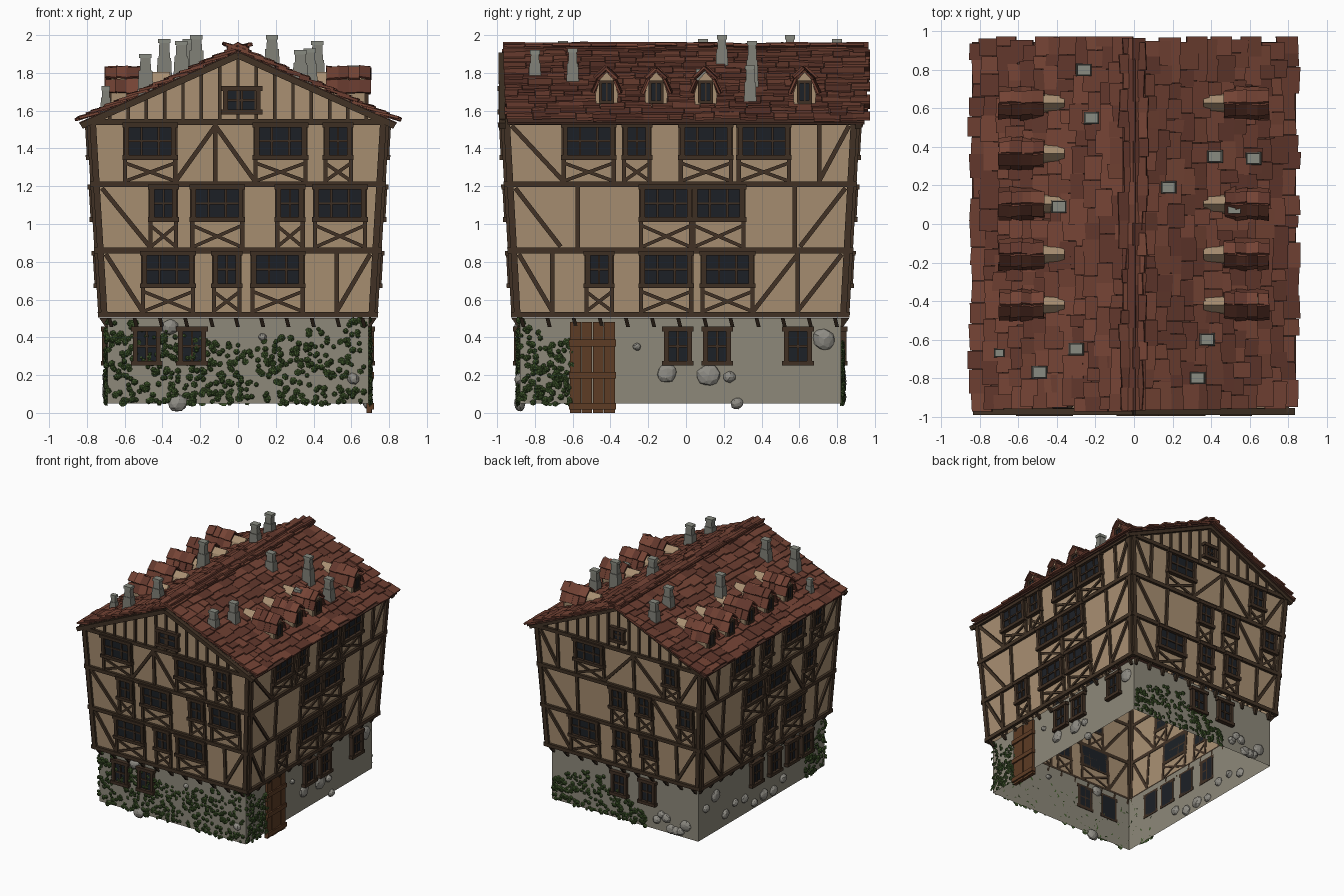
import bpy, bmesh, math, random
from mathutils import Vector, Matrix

if "Cube" in bpy.data.objects:
    bpy.data.objects.remove(bpy.data.objects["Cube"])
random.seed(7)
R = random.uniform
CY, SL, RIDGE = -0.03, 0.45, 1.918      # wall centre in y, roof slope, deck ridge height
X, Y, Z = Vector((1, 0, 0)), Vector((0, 1, 0)), Vector((0, 0, 1))
parts = {}


def bm_of(name):
    return parts.setdefault(name, bmesh.new())


def hexa(name, a, b):
    """Closed solid between two matching rings of points."""
    bm, n = bm_of(name), len(a)
    va, vb = [bm.verts.new(p) for p in a], [bm.verts.new(p) for p in b]
    bm.faces.new(va)
    bm.faces.new(vb[::-1])
    for i in range(n):
        bm.faces.new((va[i], vb[i], vb[(i + 1) % n], va[(i + 1) % n]))


def slab(name, c, e1, e2, e3):
    """Box from its centre and three half-extent vectors."""
    ring = [e1 + e2, e1 - e2, -e1 - e2, e2 - e1]
    hexa(name, [c + r - e3 for r in ring], [c + r + e3 for r in ring])


def half(k, z):
    """Distance of wall k from the centre; storeys lean outwards."""
    if z < 0.504:
        return 0.85 if k % 2 == 0 else 0.69
    t = min(z, 1.55) - 0.52
    return 0.875 + 0.055 * t if k % 2 == 0 else 0.72 + 0.06 * t


def P(k, u, z, d=0.0):
    """Wall point: k = 0 front, 1 right, 2 back, 3 left; u runs left to right."""
    h = half(k, z) + d
    return Vector([(u, CY - h, z), (h, u, z), (-u, CY + h, z), (-h, -u, z)][k])


def ends(k, z):
    c = (0, CY, 0, -CY)[k]
    return c - half(k + 1, z), c + half(k + 1, z)


def bar(name, k, u0, z0, u1, z1, w=0.024, d1=0.016, d0=-0.004):
    """Straight timber lying on wall k."""
    v = Vector((u1 - u0, z1 - z0)).normalized() * w / 2
    q = [(u0 - v.y, z0 + v.x), (u0 + v.y, z0 - v.x), (u1 + v.y, z1 - v.x), (u1 - v.y, z1 + v.x)]
    hexa(name, [P(k, *p, d0) for p in q], [P(k, *p, d1) for p in q])


def window(k, um, w, z0, z1):
    f, u0, u1, zm = 0.026, um - w / 2, um + w / 2, (z0 + z1) / 2
    bar("window_glass", k, u0 + f / 2, zm, u1 - f / 2, zm, z1 - z0 - f, 0.012)
    for z in (z0 + f / 2, z1 - f / 2):
        bar("window_frames", k, u0 - 0.01, z, u1 + 0.01, z, f, 0.036)
    for u in (u0 + f / 2, u1 - f / 2):
        bar("window_frames", k, u, z0, u, z1, f, 0.030)
    n = max(2, round(w / 0.085))
    for i in range(1, n):
        u = u0 + w * i / n
        bar("window_frames", k, u, z0, u, z1, 0.012, 0.02)
    bar("window_frames", k, u0, zm, u1, zm, 0.012, 0.02)


def shell(name, z0, z1):
    """Plain wall ring, open at top and bottom."""
    bm = bm_of(name)
    rings = [[bm.verts.new((sx * half(1, z), CY + sy * half(0, z), z))
              for sx, sy in ((-1, -1), (1, -1), (1, 1), (-1, 1))] for z in (z0, z1)]
    for i in range(4):
        j = (i + 1) % 4
        bm.faces.new((rings[0][i], rings[0][j], rings[1][j], rings[1][i]))
    return rings[1]


# Walls with gables
shell("stone_base", 0.05, 0.503)
top = shell("plaster_walls", 0.505, 1.55)
bm = bm_of("plaster_walls")
for i in (0, 2):
    bm.faces.new((top[i], top[i + 1], bm.verts.new((0, top[i].co.y, RIDGE - 0.015))))

# Timber storeys: for each wall the centres of (wide, narrow) windows per storey
levels = (0.52, 0.86, 1.21, 1.54)
wins = [[((-.37, .21), (-.06,)), ((-.11, .54), (-.395, .275)), ((-.465, .225), (.53,))],
        [((-.105, .22), (-.46,)), ((-.105, .172), ()), ((-.515, .105, .412), (-.26,))],
        [((-.35,), (0, .26)), ((), (-.02, .23, .62)), ((-.28,), (.49,))],
        [((.38,), (-.23, .07)), ((-.18, .14), (.57,)), ((-.36, .33), (-.03, .65))]]
T = "timber_frame"
for k in range(4):
    for z in levels:
        a, b = ends(k, z)
        bar(T, k, a - 0.015, z, b + 0.015, z, 0.03, 0.022)
    for za, zb, (wide, narrow) in zip(levels, levels[1:], wins[k]):
        (a0, b0), (a1, b1) = ends(k, za), ends(k, zb)
        bar(T, k, a0 + 0.012, za, a1 + 0.012, zb, 0.034, 0.02)
        bar(T, k, b0 - 0.012, za, b1 - 0.012, zb, 0.034, 0.02)
        edges = [a0 + 0.02]
        for c, w in sorted([(c, .275) for c in wide] + [(c, .145) for c in narrow]):
            window(k, c, w, zb - 0.2, zb - 0.002)
            l, r = c - w / 2, c + w / 2
            edges += [l, r]
            for u in (l + 0.005, r - 0.005):
                bar(T, k, u, za, u, zb, 0.022)
            lo, hi = za + 0.015, zb - 0.215     # crossed braces under the sill
            bar(T, k, l, lo, r, hi, 0.018, 0.012)
            bar(T, k, l, hi, r, lo, 0.018, 0.010)
        edges.append(b0 - 0.02)
        hi, lo = zb - 0.02, za + 0.02
        # posts and braces fill the gaps between windows
        for i in range(0, len(edges), 2):
            g0, g1 = edges[i], edges[i + 1]
            g, mid = g1 - g0, (g0 + g1) / 2
            first, last = i == 0, i == len(edges) - 2
            if g > 0.3:
                bar(T, k, mid, za, mid, zb)
                if first or last:
                    s, e = (1, g0) if first else (-1, g1)
                    bar(T, k, e, hi, e + s * min(g / 2, .24), lo)
                    if g > 0.4 and za != levels[1]:
                        bar(T, k, mid, hi, mid + s * g / 2, lo)
                else:
                    bar(T, k, mid, hi, g0, lo)
                    bar(T, k, mid, hi, g1, lo)
            elif g > 0.14 and last:
                bar(T, k, g1, hi, g0, lo)
            elif g > 0.14 and (first or g > 0.2):
                bar(T, k, g0, hi, g1, lo)
    # jetty brackets under the first storey
    a, b = ends(k, 0.4)
    n = round((b - a) / 0.14)
    for i in range(n + 1):
        u = a + 0.02 + (b - a - 0.04) * i / n
        rings = []
        for z, du, d in ((.455, 0, .012), (.503, -.012, .045)):
            rings.append([P(k, u + du + x, z, y * d) for x, y in ((-.01, 0), (.01, 0), (.01, 1), (-.01, 1))])
        hexa("jetty_brackets", *rings)

# Gable studs, rafters and windows
for k in (0, 2):
    for i in range(-7, 8):
        u = i * 0.097
        bar(T, k, u, 1.54, u, RIDGE - 0.02 - SL * abs(u), 0.018)
    for s in (-1, 1):
        bar(T, k, 0, RIDGE - 0.025, s * 0.83, RIDGE - 0.025 - SL * 0.83, 0.034, 0.03)
window(0, .02, .2, 1.58, 1.73)
window(2, 0, .12, 1.6, 1.73)

# Ground floor windows and plank door
for k, row in enumerate(((-.483, -.243), (-.043, .165, .593), (-.045, .22), (-.055, .19, .42, .62))):
    for u in row:
        window(k, u, .148, .25, .457)
for i in range(4):
    u = -0.585 + i * 0.06
    bar("door", 1, u, 0.0, u, 0.48, 0.057, 0.016 + 0.004 * (i % 2), -0.01)
for z in (0.035, 0.2, 0.37):
    bar("door", 1, -0.62, z, -0.37, z, 0.035, 0.03)

# Boulders set in the stone base
rocks = [(0, -.36, .455, .042), (0, .13, .4, .02), (0, .61, .18, .03), (0, -.32, .05, .045),
         (1, -.1, .21, .05), (1, .12, .2, .058), (1, .23, .19, .03), (1, .73, .39, .055), (1, -.26, .35, .02),
         (1, .27, .05, .03)]
rocks += [(2, .3 + .045 * i, R(.08, .25), R(.03, .05)) for i in range(7)]
rocks += [(3, -.72 + .13 * i, R(.08, .2) + .2 * (i in (0, 1)), R(.03, .05)) for i in range(9)]
for k, u, z, r in rocks:
    m = Matrix.Translation(P(k, u, z)) @ Matrix.Rotation(k * math.pi / 2, 4, 'Z') @ \
        Matrix.Rotation(R(-.6, .6), 4, 'Y') @ Matrix.Diagonal((r * 1.1, 0.028, r, 1))
    for v in bmesh.ops.create_icosphere(bm_of("wall_boulders"), subdivisions=2, radius=1, matrix=m)["verts"]:
        v.co += Vector((R(-1, 1), R(-1, 1), R(-1, 1))) * r * 0.07

# Ivy leaves: wall, left, right, heights at left, middle and right, count
for k, a, b, h0, h1, h2, n in ((0, -.7, .68, .52, .36, .5, 430), (1, -.88, -.6, .5, .4, .4, 130),
                               (2, -.69, .2, .25, .42, .15, 240), (3, .6, .88, .3, .38, .5, 110)):
    for _ in range(n):
        t = R(0, 1)
        h = h0 + (h1 - h0) * t * 2 if t < .5 else h1 + (h2 - h1) * (2 * t - 1)
        z = 0.05 + (h - 0.05) * R(0, 1) ** 1.15
        m = Matrix.Translation(P(k, a + (b - a) * t, z, R(.006, .018))) @ \
            Matrix.Rotation(k * math.pi / 2, 4, 'Z') @ Matrix.Rotation(math.pi / 2 + R(-.5, .3), 4, 'X') @ \
            Matrix.Rotation(R(-.4, .4), 4, 'Y') @ Matrix.Rotation(R(0, 6), 4, 'Z')
        bmesh.ops.create_cone(bm_of("ivy_leaves"), cap_ends=True, segments=6, radius1=R(.013, .021), radius2=.006,
                              depth=.01, matrix=m)

# Roof deck, tile courses and ridge caps
TILES = ("roof_tiles_a", "roof_tiles_b", "roof_tiles_c")
cs, sn = math.cos(math.atan(SL)), math.sin(math.atan(SL))
for s in (-1, 1):
    dn, nr = Vector((s * cs, 0, -sn)), Vector((s * sn, 0, cs))
    slab("roof_deck", Z * (RIDGE - 0.008) + dn * 0.46, dn * 0.46, Y * 0.945, nr * 0.006)
    for r in range(13):
        y = -0.965 + R(-.01, .02)
        while y < 0.93:
            w = min(R(.06, .15), .975 - y)
            tilt = 0.13 + R(-.04, .06)
            d2, n2 = (dn + nr * tilt).normalized(), (nr - dn * tilt).normalized()
            c = Y * (y + w / 2) + Z * RIDGE + dn * (0.865 - r * 0.073 + R(-.018, .018)) + nr * R(.008, .016)
            slab(random.choice(TILES), c, d2 * R(.052, .065), Y * w / 2 + dn * R(-.004, .004), n2 * 0.007)
            y += w + R(0, .004)
    for i in range(18):
        c = Vector((s * 0.025, -0.91 + i * 0.107, RIDGE + 0.016 + R(0, .01)))
        slab(random.choice(TILES), c, dn * 0.035, Y * 0.058, nr * 0.007)

# Dormers: pointed body, small window and tiled cap
side = [(.055, 1.6), (.06, 1.69), (.036, 1.765)]
prof = side + [(0, 1.805)] + [(-a, z) for a, z in side[::-1]]
for s, i in [(1, 0), (1, 1), (1, 2), (1, 4)] + [(-1, i) for i in range(5)]:
    y = -.42 + .262 * i
    hexa("dormer_bodies", *[[(s * x, y + a, z) for a, z in prof] for x in (.36, .672)])
    c = Vector((s * .676, y, 1.70))
    slab("window_glass", c, X * .006, Y * .03, Z * .05)
    slab("window_frames", c, X * .009, Y * .004, Z * .05)
    for e in (-1, 1):
        slab("window_frames", c + Y * .032 * e, X * .014, Y * .008, Z * .058)
        slab("window_frames", c + Z * .053 * e, X * .014, Y * .038, Z * .008)
        for off, za, tl in ((.052, 1.725, 1.15), (.024, 1.793, .75)):
            down = Vector((0, e * math.cos(tl), -math.sin(tl)))
            up = Vector((0, e * math.sin(tl), math.cos(tl)))
            for j in range(4):
                c2 = Vector((s * (.5 + j * .057), y + e * off, za)) + up * R(.006, .014)
                slab(random.choice(TILES), c2, down * R(.036, .044), X * R(.028, .036) + up * R(-.006, .006), up * .006)

# Chimneys: wide base, narrower stack and cap
for x, y, zt in ((-.26, .8, 1.98), (-.22, .55, 2.0), (-.39, .09, 1.98), (-.30, -.65, 1.97), (-.49, -.77, 1.9),
                 (-.70, -.67, 1.73), (.42, .35, 1.97), (.62, .34, 1.84), (.18, .19, 2.0), (.52, .08, 1.82),
                 (.38, -.6, 1.93), (.33, -.8, 1.92)):
    zb = RIDGE - SL * abs(x) - 0.03
    zm, k = zb + (zt - zb) * 0.62, .7 if zt < 1.75 else 1
    for nm, w0, w1, a, b in (("chimneys", .043, .036, zb, zm), ("chimneys", .03, .026, zm, zt - .012),
                             ("chimney_caps", .033, .033, zt - .022, zt)):
        hexa(nm, *[[(x + i * w * k, y + j * w * k * .8, z) for i, j in ((-1, -1), (1, -1), (1, 1), (-1, 1))]
                   for w, z in ((w0, a), (w1, b))])

# Turn every collected part into an object
colors = {"stone_base": (.27, .25, .195), "plaster_walls": (.40, .28, .17), "timber_frame": (.055, .033, .019),
          "window_frames": (.05, .029, .017), "window_glass": (.012, .015, .02), "jetty_brackets": (.04, .025, .015),
          "door": (.11, .045, .018), "wall_boulders": (.27, .26, .23), "ivy_leaves": (.045, .085, .022),
          "roof_deck": (.07, .03, .02), "roof_tiles_a": (.15, .048, .03), "roof_tiles_b": (.12, .038, .025),
          "roof_tiles_c": (.18, .058, .036), "dormer_bodies": (.40, .28, .17), "chimneys": (.21, .21, .18),
          "chimney_caps": (.25, .26, .22)}
for name, bm in parts.items():
    bmesh.ops.recalc_face_normals(bm, faces=bm.faces[:])
    me = bpy.data.meshes.new(name)
    bm.to_mesh(me)
    bm.free()
    mat = bpy.data.materials.new(name + "_colour")
    mat.diffuse_color = (*colors[name], 1)
    mat.use_nodes = True
    mat.node_tree.nodes["Principled BSDF"].inputs["Base Color"].default_value = mat.diffuse_color
    me.materials.append(mat)
    bpy.context.collection.objects.link(bpy.data.objects.new(name, me))
